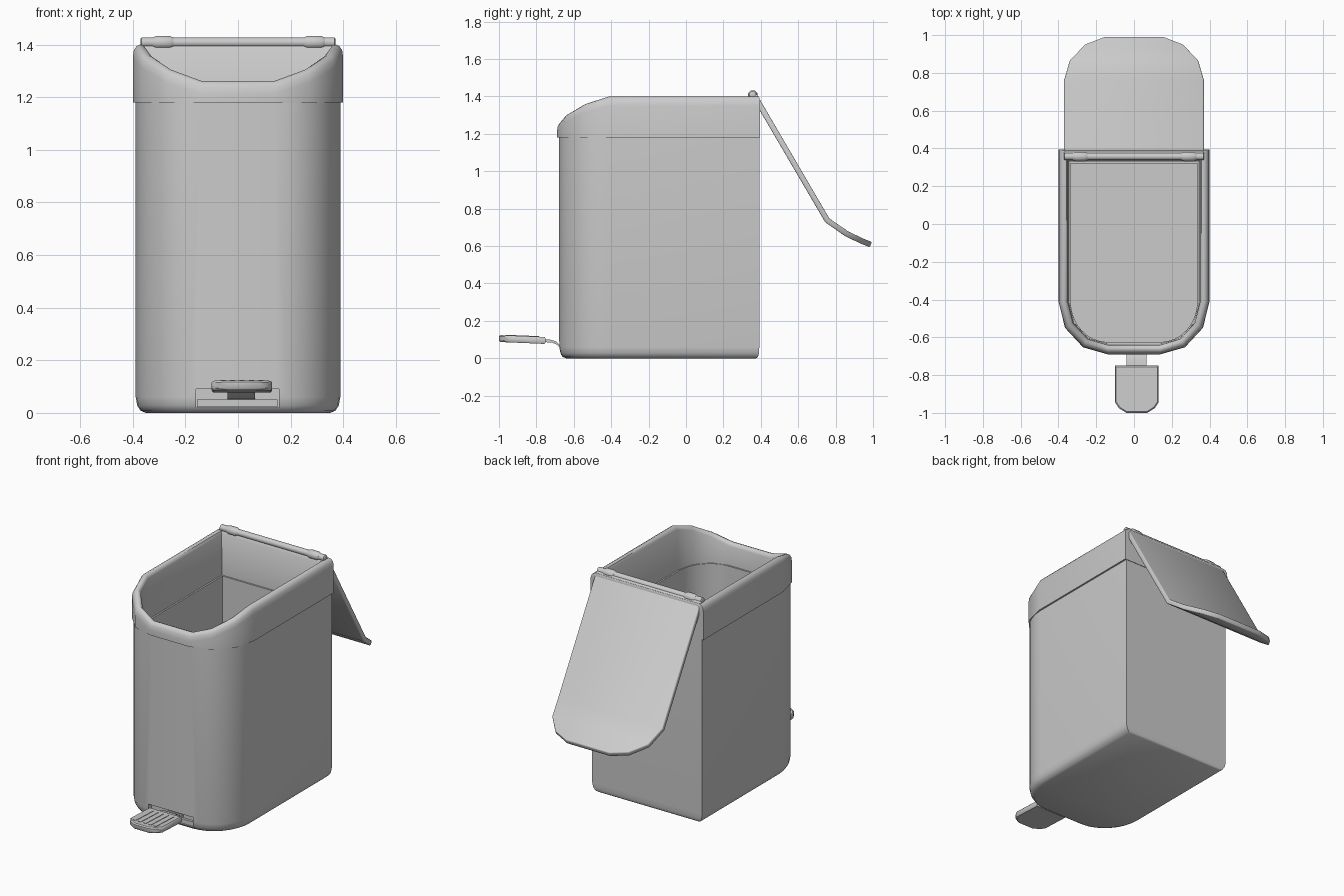
import bpy, bmesh, math
from mathutils import Vector

if "Cube" in bpy.data.objects:
    bpy.data.objects.remove(bpy.data.objects["Cube"])


def finish(bm, name, angle=40, bevel=0):
    bmesh.ops.recalc_face_normals(bm, faces=bm.faces)
    me = bpy.data.meshes.new(name)
    bm.to_mesh(me)
    bm.free()
    ob = bpy.data.objects.new(name, me)
    bpy.context.collection.objects.link(ob)
    if bevel:
        m = ob.modifiers.new("bevel", 'BEVEL')
        m.width, m.segments = bevel, 2
    smooth(ob, angle)
    return ob


def smooth(ob, angle=40):
    bpy.ops.object.select_all(action='DESELECT')
    ob.select_set(True)
    bpy.context.view_layer.objects.active = ob
    bpy.ops.object.shade_smooth_by_angle(angle=math.radians(angle))


def loft(name, rings, caps=True, loop=False, angle=40, bevel=0):
    bm = bmesh.new()
    vs = [[bm.verts.new(p) for p in r] for r in rings]
    n = len(vs[0])
    pairs = list(zip(vs, vs[1:])) + ([(vs[-1], vs[0])] if loop else [])
    for a, b in pairs:
        for i in range(n):
            j = (i + 1) % n
            bm.faces.new((a[i], a[j], b[j], b[i]))
    if caps and not loop:
        bm.faces.new(vs[0])
        bm.faces.new(vs[-1])
    return finish(bm, name, angle, bevel)


def outline(inset, back, n, z):
    """U-shaped plan: square back, rounded front; z is a function of 0..1 round the curve."""
    half = [(0.4 - inset, back, z(0))]
    for i in range(n + 1):
        t = i / n
        a = t * math.pi / 2
        half.append((0.14 + (0.26 - inset) * math.cos(a),
                     -0.41 - (0.28 - inset) * math.sin(a), z(t)))
    return half + [(-x, y, zz) for x, y, zz in reversed(half)]


def box(name, lo, hi, bevel=0):
    bm = bmesh.new()
    bmesh.ops.create_cube(bm, size=1)
    for v in bm.verts:
        v.co = Vector([(l + h) / 2 + c * (h - l) for l, h, c in zip(lo, hi, v.co)])
    return finish(bm, name, 40, bevel)


# Bin body: hollow shell, rounded at the base
sections = [(0.05, 0.375, 0), (0.03, 0.385, 0.008), (0.017, 0.39, 0.028), (0.011, 0.392, 0.06),
            (0.011, 0.392, 1.19), (0.03, 0.36, 1.19), (0.03, 0.36, 1.12), (0.065, 0.32, 1.12),
            (0.065, 0.32, 0.03)]
body = loft("bin_body", [outline(i, b, 8, lambda t, z=z: z) for i, b, z in sections])

# Pedal recess cut in the front
cutter = box("recess_cutter", (-0.16, -0.8, 0.02), (0.155, -0.645, 0.09))
cutter.hide_render = True
cutter.hide_set(True)
mod = body.modifiers.new("recess", 'BOOLEAN')
mod.operation, mod.object, mod.solver = 'DIFFERENCE', cutter, 'EXACT'
bpy.context.view_layer.objects.active = body
bpy.ops.object.modifier_apply(modifier="recess")
smooth(body)
box("recess_step", (-0.155, -0.66, 0.022), (0.15, -0.64, 0.05))


# Top rim: rounded lip dipping at the front
def lip(t):
    tops = [1.40, 1.36, 1.305, 1.262]
    return tops[round(t * 3)]


rim = [outline(0, 0.395, 3, lambda t: 1.18)]
for inset, back, drop in [(0, 0.395, 0.05), (0.004, 0.395, 0.022), (0.014, 0.393, 0.006),
                          (0.028, 0.388, 0), (0.042, 0.345, 0.005), (0.05, 0.335, 0.022)]:
    rim.append(outline(inset, back, 3, lambda t, d=drop: lip(t) - d))
rim.append(outline(0.055, 0.33, 3, lambda t: 1.118))
rim.append(outline(0.02, 0.37, 3, lambda t: 1.118))
rim.append(outline(0.02, 0.37, 3, lambda t: 1.18))
loft("top_rim", rim, loop=True, angle=45)

# Open lid hanging behind, with bent rounded tip
lid_path = [(0.365, 1.405, 0.37), (0.755, 0.738, 0.37), (0.86, 0.665, 0.34),
            (0.945, 0.625, 0.26), (0.988, 0.608, 0.15)]
bm = bmesh.new()
rows = [[bm.verts.new((s * w, y, z)) for s in (-1, 1)] for y, z, w in lid_path]
for a, b in zip(rows, rows[1:]):
    bm.faces.new((a[0], a[1], b[1], b[0]))
lid = finish(bm, "lid")
sol = lid.modifiers.new("thickness", 'SOLIDIFY')
sol.thickness, sol.offset = 0.03, 0
bev = lid.modifiers.new("bevel", 'BEVEL')
bev.width, bev.segments, bev.limit_method = 0.006, 2, 'ANGLE'
bev.angle_limit = math.radians(50)


# Hinge rod and knuckles
def x_rod(name, x0, x1, r, n, ease):
    rings = []
    for x, k in [(x0, 0.75), (x0 + ease, 1), (x1 - ease, 1), (x1, 0.75)]:
        rings.append([(x, 0.357 + r * k * math.cos((i + .5) * math.tau / n),
                       1.408 + r * k * math.sin((i + .5) * math.tau / n)) for i in range(n)])
    return loft(name, rings, angle=50)


x_rod("hinge_rod", -0.37, 0.37, 0.02, 8, 0.003)
for side, cx in (("left", -0.285), ("right", 0.29)):
    x_rod(f"hinge_knuckle_{side}", cx - 0.04, cx + 0.04, 0.027, 8, 0.014)

# Pedal arm
arm_path = [(-0.78, 0.094), (-0.72, 0.092), (-0.695, 0.083), (-0.675, 0.065), (-0.64, 0.06)]
loft("pedal_arm", [[(-0.04, y, z - .007), (0.065, y, z - .007),
                    (0.065, y, z + .007), (-0.04, y, z + .007)] for y, z in arm_path])


# Pedal plate, slightly tilted, with lengthwise grip ridges
def tilt(y):
    return -0.04 * (y + 0.875)


plan = [(0.115, -0.75), (0.115, -0.945), (0.095, -0.975), (0.055, -1.0)]
plan += [(-x, y) for x, y in reversed(plan)]
loft("pedal_plate", [[(0.015 + x * k, -0.875 + (y + 0.875) * k, z + tilt(y)) for x, y in plan]
                     for k, z in [(0.95, 0.082), (1, 0.09), (1, 0.112), (0.95, 0.119)]])
for i in range(5):
    cx = 0.015 + (i - 2) * 0.036
    ridge = box(f"grip_ridge_{i + 1}", (cx - 0.009, -0.965, 0.112), (cx + 0.009, -0.785, 0.122))
    for v in ridge.data.vertices:
        v.co.z += tilt(v.co.y)
